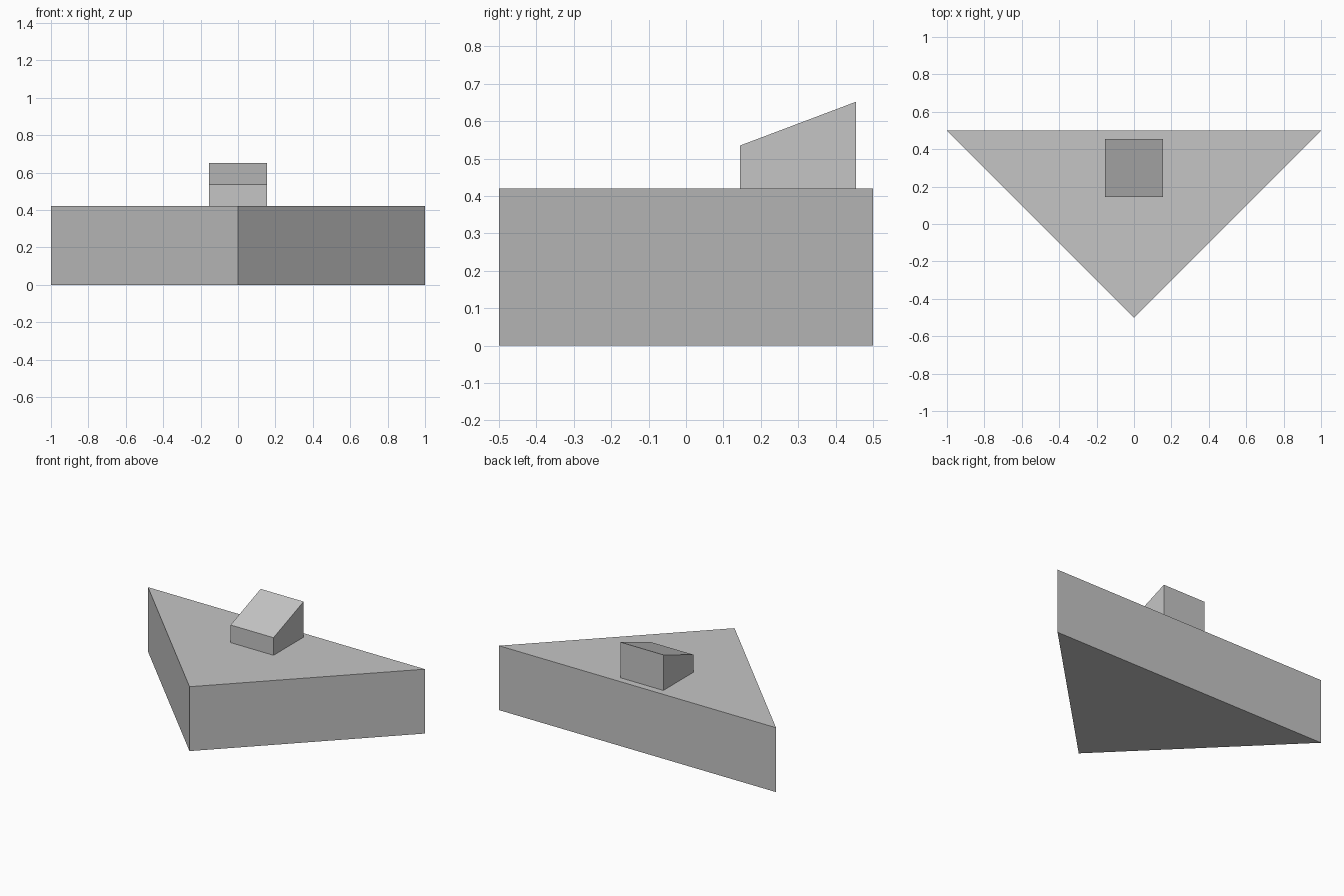
import bpy
import bmesh
from mathutils import Vector

if "Cube" in bpy.data.objects:
    bpy.data.objects.remove(bpy.data.objects["Cube"])

grey = bpy.data.materials.new("light_grey")
grey.diffuse_color = (0.56, 0.56, 0.56, 1.0)
grey.use_nodes = True
grey.node_tree.nodes["Principled BSDF"].inputs["Base Color"].default_value = grey.diffuse_color


def prism(name, profile, offset):
    """Extrude a flat profile along the offset into a closed solid."""
    bm = bmesh.new()
    base = bm.faces.new([bm.verts.new(p) for p in profile])
    result = bmesh.ops.extrude_face_region(bm, geom=[base], use_keep_orig=True)
    moved = [v for v in result["geom"] if isinstance(v, bmesh.types.BMVert)]
    bmesh.ops.translate(bm, vec=Vector(offset), verts=moved)
    bmesh.ops.recalc_face_normals(bm, faces=bm.faces[:])
    mesh = bpy.data.meshes.new(name)
    bm.to_mesh(mesh)
    bm.free()
    mesh.materials.append(grey)
    obj = bpy.data.objects.new(name, mesh)
    bpy.context.collection.objects.link(obj)
    return obj


# Triangular wedge body, pointing forward
HEIGHT = 0.42
prism("wedge_body", [(-1, 0.5, 0), (0, -0.5, 0), (1, 0.5, 0)], (0, 0, HEIGHT))

# Sloped-roof block near the back edge
HALF = 0.155
prism("sloped_block",
      [(-HALF, 0.145, HEIGHT), (-HALF, 0.455, HEIGHT),
       (-HALF, 0.455, 0.652), (-HALF, 0.145, 0.535)],
      (2 * HALF, 0, 0))
